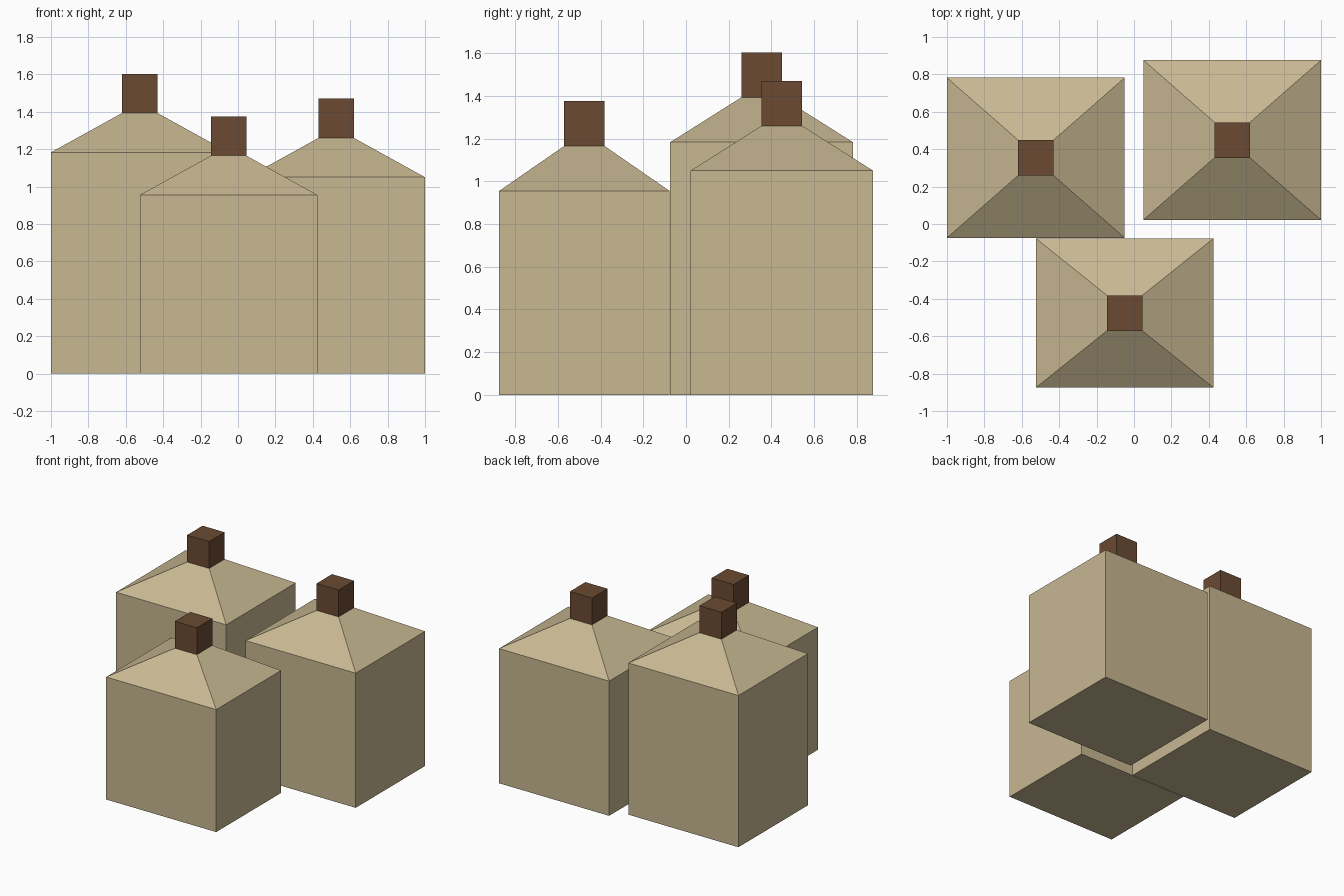
import bpy, bmesh

if "Cube" in bpy.data.objects:
    bpy.data.objects.remove(bpy.data.objects["Cube"])


def material(name, rgb):
    m = bpy.data.materials.new(name)
    m.diffuse_color = (*rgb, 1.0)
    m.use_nodes = True
    m.node_tree.nodes["Principled BSDF"].inputs["Base Color"].default_value = m.diffuse_color
    return m


TAN = material("tan plaster", (0.578, 0.479, 0.287))
BROWN = material("dark brown brick", (0.147, 0.069, 0.032))


def stacked(name, cx, cy, rings, mat):
    """Closed solid through rectangular rings (half width, half depth, height)."""
    bm = bmesh.new()
    loops = [[bm.verts.new((cx + sx * hx, cy + sy * hy, z))
              for sx, sy in ((-1, -1), (1, -1), (1, 1), (-1, 1))]
             for hx, hy, z in rings]
    for low, high in zip(loops, loops[1:]):
        for i in range(4):
            j = (i + 1) % 4
            bm.faces.new((low[i], low[j], high[j], high[i]))
    bm.faces.new(loops[0][::-1])
    bm.faces.new(loops[-1])
    mesh = bpy.data.meshes.new(name)
    bm.to_mesh(mesh)
    bm.free()
    mesh.materials.append(mat)
    obj = bpy.data.objects.new(name, mesh)
    bpy.context.collection.objects.link(obj)
    return obj


HALF_WIDTH = 0.475   # all houses share one width
ROOF_RISE = 0.21
FLUE = 0.095         # half size of the chimney
FLUE_RISE = 0.21

# House name, centre x, centre y, half depth, wall height
houses = [
    ("back_left", -0.525, 0.354, 0.428, 1.183),
    ("back_right", 0.525, 0.449, 0.427, 1.05),
    ("front", -0.05, -0.476, 0.399, 0.955),
]

for name, x, y, depth, wall in houses:
    eave = wall + ROOF_RISE
    # Walls with hipped roof
    stacked(name + "_house", x, y,
            [(HALF_WIDTH, depth, 0), (HALF_WIDTH, depth, wall), (FLUE, FLUE, eave)], TAN)
    # Chimney on the flat top of the roof
    stacked(name + "_chimney", x, y,
            [(FLUE, FLUE, eave), (FLUE, FLUE, eave + FLUE_RISE)], BROWN)
